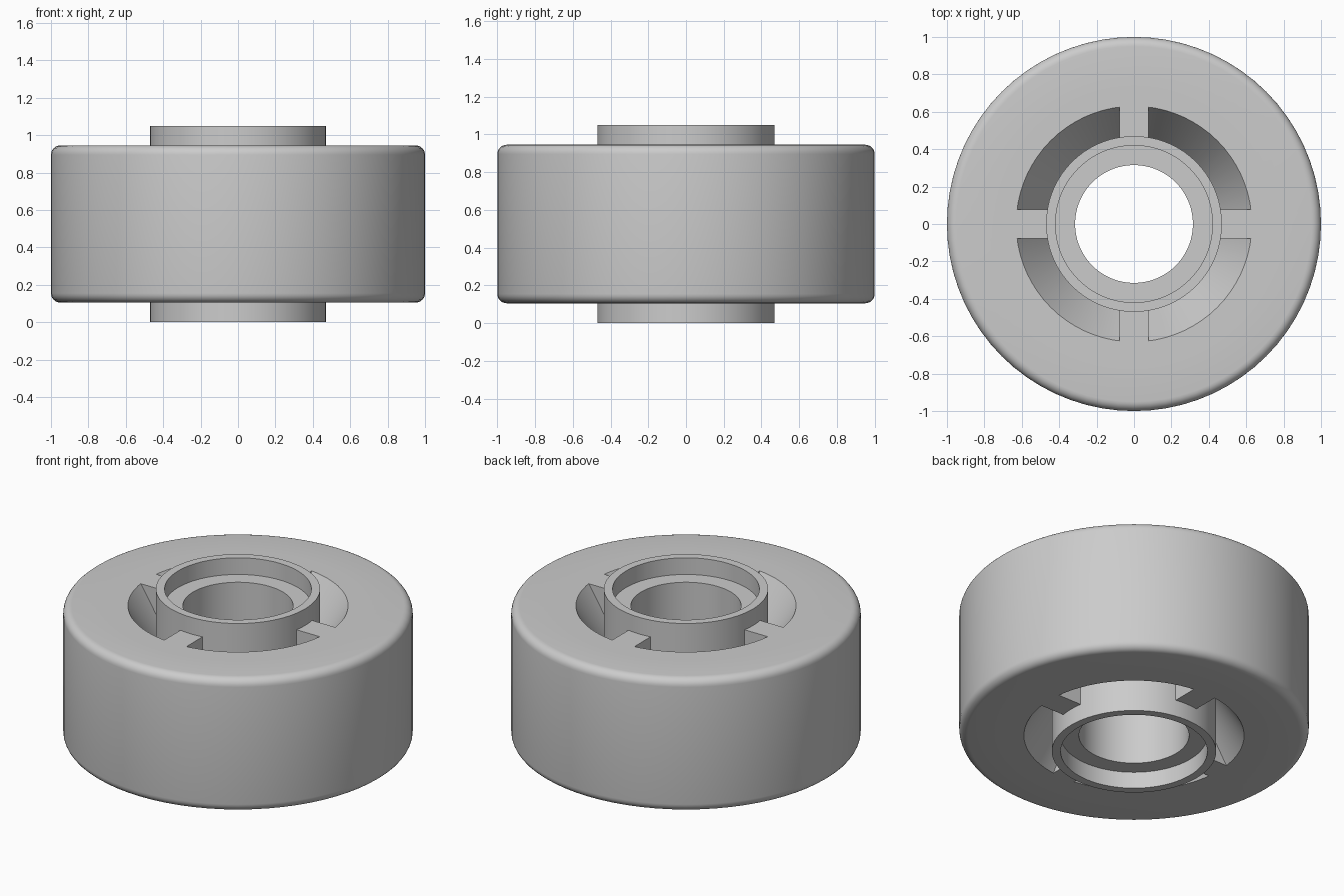
import bpy, bmesh, math

if "Cube" in bpy.data.objects:
    bpy.data.objects.remove(bpy.data.objects["Cube"])

SEG = 72
MID = 0.525            # mid-plane the wheel is mirrored about
HALF = 0.42            # half height of the tyre


def finish(name, bm):
    bmesh.ops.recalc_face_normals(bm, faces=bm.faces)
    me = bpy.data.meshes.new(name)
    bm.to_mesh(me)
    bm.free()
    ob = bpy.data.objects.new(name, me)
    bpy.context.collection.objects.link(ob)
    bpy.ops.object.select_all(action='DESELECT')
    ob.select_set(True)
    bpy.context.view_layer.objects.active = ob
    bpy.ops.object.shade_smooth_by_angle(angle=math.radians(30))
    return ob


def lathe(name, upper):
    """Revolve a closed profile: upper half (r, height over mid-plane) plus its mirror."""
    prof = upper + [(r, -h) for r, h in reversed(upper)]
    bm = bmesh.new()
    rings = []
    for i in range(SEG):
        a = 2 * math.pi * i / SEG
        rings.append([bm.verts.new((r * math.cos(a), r * math.sin(a), MID + h))
                      for r, h in prof])
    n = len(prof)
    for i in range(SEG):
        p, q = rings[i], rings[(i + 1) % SEG]
        for j in range(n):
            k = (j + 1) % n
            bm.faces.new((p[j], q[j], q[k], p[k]))
    return finish(name, bm)


# Tyre with rounded outer edges
R = 0.05
fillet = [(1 - R + R * math.sin(t), HALF - R + R * math.cos(t))
          for t in (math.pi / 2 * i / 6 for i in range(7))]
lathe("tyre", [(0.735, HALF)] + fillet)

# Core: rim ring, conical pockets down to the hub, projecting collar, stepped bore
lathe("core", [(0.315, HALF), (0.42, HALF), (0.42, MID), (0.47, MID),
               (0.47, HALF - 0.25), (0.63, HALF), (0.735, HALF)])

# Four spokes crossing the pockets, flush with the tyre faces
bm = bmesh.new()
for x, y in ((1, 0), (-1, 0), (0, 1), (0, -1)):
    v = bmesh.ops.create_cube(bm, size=1)["verts"]
    sx, sy = (0.17, 0.155) if x else (0.155, 0.17)
    bmesh.ops.scale(bm, vec=(sx, sy, 2 * HALF), verts=v)
    bmesh.ops.translate(bm, vec=(0.545 * x, 0.545 * y, MID), verts=v)
finish("spokes", bm)
